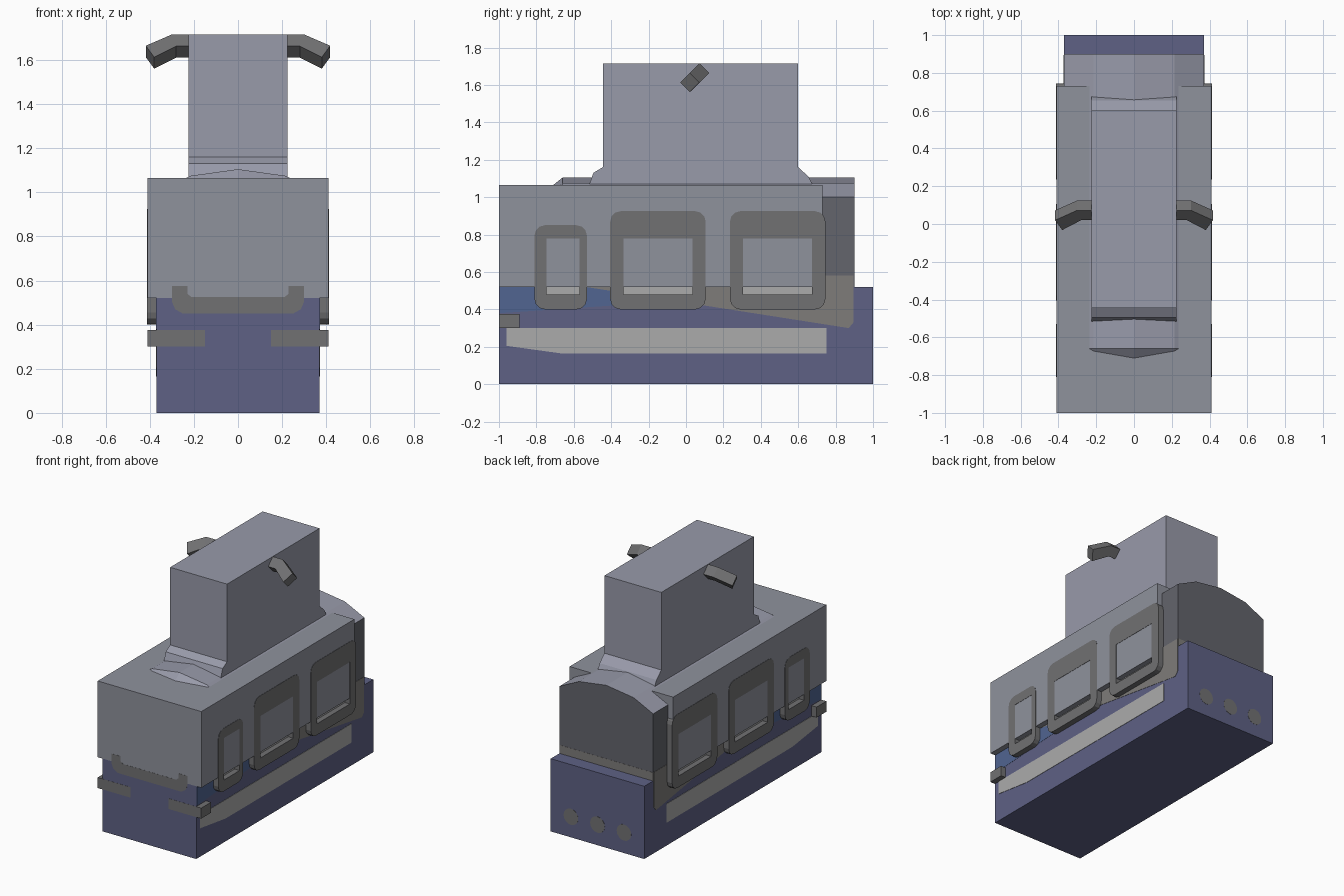
import bpy, bmesh
from math import sin, cos, pi

if "Cube" in bpy.data.objects:
    bpy.data.objects.remove(bpy.data.objects["Cube"])


def material(name, rgb):
    m = bpy.data.materials.new(name)
    m.diffuse_color = (*rgb, 1)
    m.use_nodes = True
    m.node_tree.nodes["Principled BSDF"].inputs["Base Color"].default_value = m.diffuse_color
    return m


BLUE = material("blue_paint", (0.112, 0.12, 0.232))
BRIGHT = material("bright_blue_paint", (0.082, 0.13, 0.285))
TOWER = material("tower_grey", (0.315, 0.325, 0.40))
UPPER = material("upper_grey", (0.275, 0.288, 0.335))
GLASS = material("cabin_dark", (0.125, 0.128, 0.15))
TRIM = material("dark_trim", (0.165, 0.165, 0.17))
STRIPE = material("stripe_grey", (0.21, 0.203, 0.195))
PANEL = material("light_panel", (0.41, 0.41, 0.41))


def finish(name, bm, mat=None):
    bmesh.ops.remove_doubles(bm, verts=bm.verts, dist=0.0002)
    bmesh.ops.recalc_face_normals(bm, faces=bm.faces)
    me = bpy.data.meshes.new(name)
    bm.to_mesh(me)
    bm.free()
    ob = bpy.data.objects.new(name, me)
    bpy.context.collection.objects.link(ob)
    if mat:
        me.materials.append(mat)
    return ob


def mirror_x(ob):
    ob.modifiers.new("mirror", 'MIRROR').use_mirror_merge = False
    return ob


def loft(name, rings, mat=None):
    """Closed solid through a list of equal-sized vertex rings."""
    bm = bmesh.new()
    loops = [[bm.verts.new(p) for p in r] for r in rings]
    n = len(loops[0])
    for a, b in zip(loops, loops[1:]):
        for i in range(n):
            j = (i + 1) % n
            bm.faces.new((a[i], a[j], b[j], b[i]))
    bm.faces.new(loops[0])
    bm.faces.new(loops[-1])
    return finish(name, bm, mat)


def prism_x(name, pts, x0, x1, mat=None):
    return loft(name, [[(x, y, z) for y, z in pts] for x in (x0, x1)], mat)


def prism_y(name, pts, y0, y1, mat=None):
    return loft(name, [[(x, y, z) for x, z in pts] for y in (y0, y1)], mat)


def box(name, x0, x1, y0, y1, z0, z1, mat=None):
    return prism_x(name, [(y0, z0), (y1, z0), (y1, z1), (y0, z1)], x0, x1, mat)


def window_frame(name, y0, y1, z0, z1, hole, r=0.055, seg=3):
    """Frame with rounded outer corners and a square-cornered opening."""
    h0, h1, g0, g1 = hole
    corners = [(y1 - r, z1 - r, h1, g1), (y0 + r, z1 - r, h0, g1),
               (y0 + r, z0 + r, h0, g0), (y1 - r, z0 + r, h1, g0)]
    outer, inner = [], []
    for k, (cy, cz, iy, iz) in enumerate(corners):
        for s in range(seg + 1):
            a = (k + s / seg) * pi / 2
            outer.append((cy + r * cos(a), cz + r * sin(a)))
            inner.append((iy, iz))
    bm = bmesh.new()
    xa, xb = 0.37, 0.412
    loops = [[bm.verts.new((x, *p)) for p in ps]
             for x, ps in ((xa, outer), (xb, outer), (xb, inner), (xa, inner))]
    n = len(outer)
    for q in range(4):
        a, b = loops[q], loops[(q + 1) % 4]
        for i in range(n):
            j = (i + 1) % n
            bm.faces.new((a[i], a[j], b[j], b[i]))
    bmesh.ops.remove_doubles(bm, verts=bm.verts, dist=0.0002)
    bmesh.ops.dissolve_degenerate(bm, dist=0.0002, edges=bm.edges)
    return mirror_x(finish(name, bm, TRIM))


# Main boxes
box("lower_body", -0.37, 0.37, -1, 1, 0, 0.52, BLUE)
box("upper_body", -0.41, 0.41, -1, 0.73, 0.52, 1.065, UPPER)

# Arched cabin: pokes through the roof and out of the back, light roof on dark sides
arch = [(-0.37, 0.52), (-0.37, 1.0), (-0.215, 1.075), (0, 1.105),
        (0.215, 1.075), (0.37, 1.0), (0.37, 0.52)]
slope = [(x, -0.66 - 1.25 * max(z - 1.06, 0), min(z, 1.06)) for x, z in arch]
cabin = loft("arched_cabin", [slope] + [[(x, y, z) for x, z in arch]
                                        for y in (-0.66, 0.9)], GLASS)
cabin.data.materials.append(TOWER)
for f in cabin.data.polygons:
    if f.normal.z > 0.5:
        f.material_index = 1

# Tower with flared foot
prism_x("tower", [(-0.52, 1.06), (-0.495, 1.13), (-0.445, 1.16), (-0.445, 1.715),
                  (0.6, 1.715), (0.6, 1.16), (0.655, 1.11), (0.68, 1.06)],
        -0.225, 0.225, TOWER)

# Bent square handles on both sides of the tower
def diamond(xs, y, z, r=0.052):
    return [(xs[0], y, z + r), (xs[0], y + r, z), (xs[1], y, z - r), (xs[1], y - r, z)]

mirror_x(loft("tower_handle", [diamond((0.2, 0.2), 0.072, 1.663),
                               diamond((0.302, 0.28), 0.072, 1.663),
                               diamond((0.418, 0.38), 0.02, 1.613)], TRIM))

# Side windows
window_frame("small_window", -0.81, -0.53, 0.4, 0.85, (-0.745, -0.57, 0.48, 0.78))
window_frame("middle_window", -0.405, 0.105, 0.4, 0.925, (-0.335, 0.035, 0.48, 0.78))
window_frame("rear_window", 0.235, 0.745, 0.4, 0.925, (0.305, 0.675, 0.48, 0.78))

# Light sills showing inside the window openings
for y0, y1 in ((-0.745, -0.57), (-0.335, 0.035), (0.305, 0.675)):
    mirror_x(box("window_sill", 0.36, 0.373, y0, y1, 0.48, 0.519, PANEL))

# Painted side panels
mirror_x(prism_x("side_stripe", [(-0.53, 0.519), (0.87, 0.3), (0.895, 0.33),
                                 (0.895, 0.58), (0.7, 0.58), (0.7, 0.519)],
                 0.36, 0.372, STRIPE))
mirror_x(prism_x("bright_side_panel", [(-0.995, 0.519), (-0.53, 0.519), (0.1, 0.42),
                                       (-0.4, 0.42), (-0.995, 0.38)],
                 0.36, 0.3715, BRIGHT))
mirror_x(prism_x("skirt_panel", [(-0.96, 0.3), (0.75, 0.3), (0.75, 0.165),
                                 (-0.67, 0.165), (-0.96, 0.205)],
                 0.36, 0.3725, PANEL))
box("rear_stripe", -0.37, 0.37, 0.85, 0.901, 0.515, 0.58, STRIPE)

# Front corner bars and grille
mirror_x(box("front_corner_bar", 0.15, 0.41, -1.001, -0.89, 0.3, 0.375, TRIM))
half = [(0.21, 0.525), (0.23, 0.54), (0.23, 0.575), (0.3, 0.575), (0.3, 0.505),
        (0.285, 0.47), (0.25, 0.45)]
prism_y("front_grille", half + [(-x, z) for x, z in reversed(half)], -1.001, -0.97, TRIM)

# Round rear lamps
for i in (-1, 0, 1):
    ring = [(0.21 * i + 0.058 * cos(k * pi / 8), 0.147 + 0.058 * sin(k * pi / 8))
            for k in range(16)]
    prism_y("rear_lamp", ring, 0.98, 1.001, TRIM)
